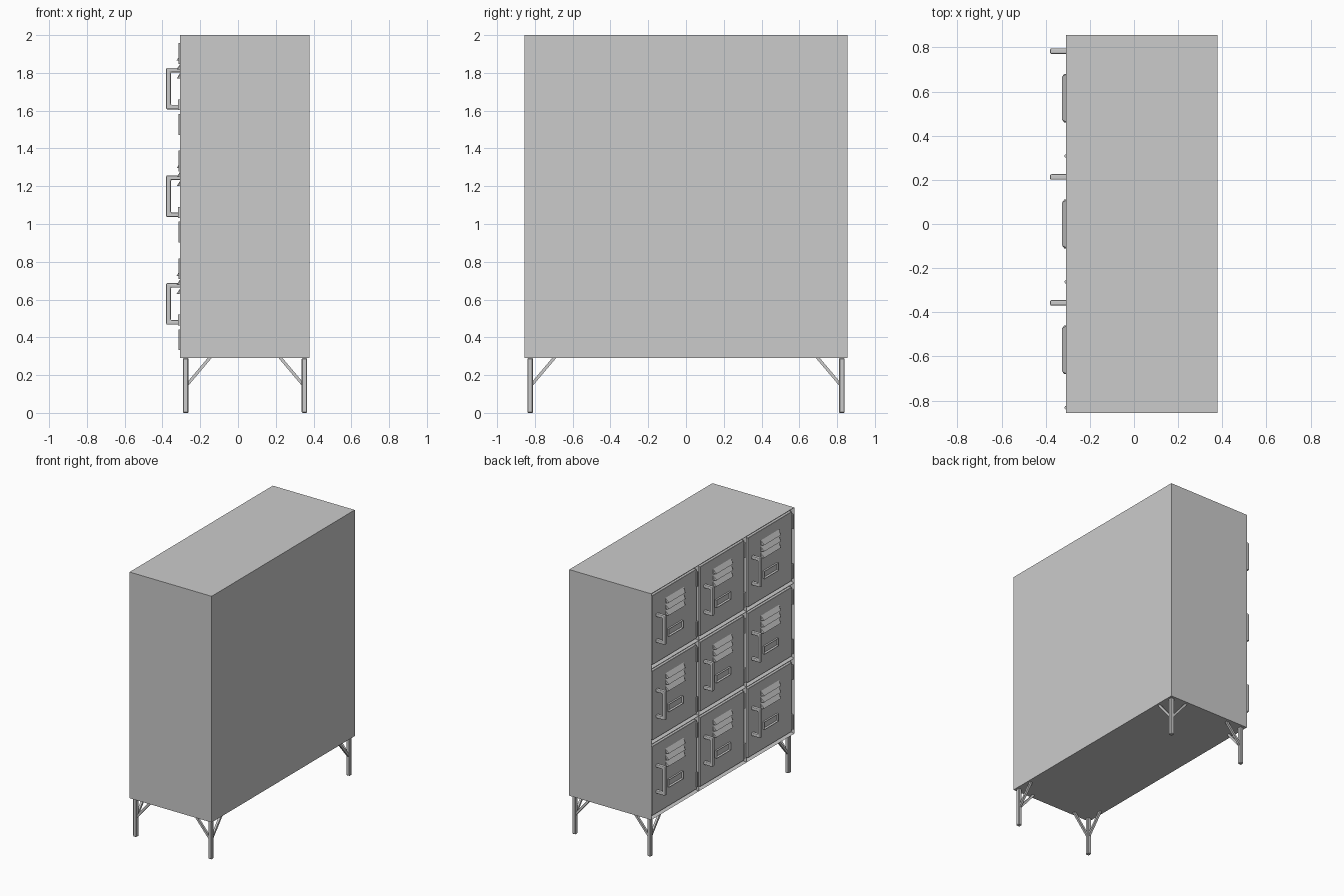
import bpy, bmesh
from mathutils import Vector, Matrix

if "Cube" in bpy.data.objects:
    bpy.data.objects.remove(bpy.data.objects["Cube"])

FRONT, BACK = -0.308, 0.378      # x of the frame front and the back panel
HALF_W, Z0, Z1 = 0.855, 0.29, 2.0
CELL = 0.57
DOOR_X = FRONT + 0.005           # door surface, slightly recessed


def finish(name, bm, bevel=0.0, segments=1):
    bmesh.ops.recalc_face_normals(bm, faces=bm.faces)
    me = bpy.data.meshes.new(name)
    bm.to_mesh(me)
    bm.free()
    ob = bpy.data.objects.new(name, me)
    bpy.context.collection.objects.link(ob)
    if bevel:
        m = ob.modifiers.new("Bevel", 'BEVEL')
        m.width = bevel
        m.segments = segments
        m.limit_method = 'ANGLE'
    return ob


def box_bm(lo, hi):
    bm = bmesh.new()
    lo, hi = Vector(lo), Vector(hi)
    bmesh.ops.create_cube(bm, size=1, matrix=Matrix.Translation((lo + hi) / 2)
                          @ Matrix.Diagonal((*(hi - lo), 1)))
    return bm


def prism(name, pts, y0, y1, bevel=0.0, segments=1):
    """Extrude an x-z outline along y."""
    bm = bmesh.new()
    f = bm.faces.new([bm.verts.new((x, y0, z)) for x, z in pts])
    ext = bmesh.ops.extrude_face_region(bm, geom=[f])['geom']
    bmesh.ops.translate(bm, vec=(0, y1 - y0, 0),
                        verts=[v for v in ext if isinstance(v, bmesh.types.BMVert)])
    return finish(name, bm, bevel, segments)


def beam(name, a, b, size):
    """Square bar between two points."""
    a, b = Vector(a), Vector(b)
    d = b - a
    bm = bmesh.new()
    rot = d.to_track_quat('Z', 'Y').to_matrix().to_4x4()
    bmesh.ops.create_cube(bm, size=1, matrix=Matrix.Translation((a + b) / 2) @ rot
                          @ Matrix.Diagonal((size, size, d.length, 1)))
    return finish(name, bm)


# Cabinet body with nine recessed door openings on the -x side
bm = box_bm((FRONT, -HALF_W, Z0), (BACK, HALF_W, Z1))
for s in (-1, 1):
    for co, no in (((0, s * CELL / 2, 0), (0, 1, 0)),
                   ((0, 0, (Z0 + Z1) / 2 + s * CELL / 2), (0, 0, 1))):
        bmesh.ops.bisect_plane(bm, geom=bm.verts[:] + bm.edges[:] + bm.faces[:],
                               plane_co=co, plane_no=no)
bm.normal_update()
cells = [f for f in bm.faces if f.normal.x < -0.9]
bmesh.ops.inset_individual(bm, faces=cells, thickness=0.018)
for f in cells:
    for v in f.verts:
        v.co.x += 0.025
finish("cabinet_body", bm)


def locker_door(cy, cz):
    # Door panel
    h = 0.262
    finish("door", box_bm((DOOR_X, cy - h, cz - h), (FRONT + 0.03, cy + h, cz + h)), 0.002)

    # Bracket-shaped pull handle
    o, i, t = -0.38, -0.356, 0.11
    u = t - 0.024
    pts = [(DOOR_X, t), (o, t), (o, -t), (DOOR_X, -t),
           (DOOR_X, -u), (i, -u), (i, u), (DOOR_X, u)]
    hy = cy + 0.213
    prism("handle", [(x, cz + 0.002 + z) for x, z in pts],
          hy - 0.0125, hy + 0.0125, 0.006, 2)

    # Ventilation louvres
    for k in range(3):
        z = cz + 0.055 + k * 0.048
        bm = bmesh.new()
        for s in (-1, 1):
            for x, y, dz in ((DOOR_X + .001, .11, 0), (DOOR_X + .001, .11, .036),
                             (DOOR_X - .013, .11, 0), (DOOR_X - .022, .098, 0)):
                bm.verts.new((x, cy + s * y, z + dz))
        bmesh.ops.convex_hull(bm, input=bm.verts[:])
        bmesh.ops.dissolve_limit(bm, angle_limit=0.01, verts=bm.verts[:], edges=bm.edges[:])
        finish("vent_louvre", bm)

    # Label holder with recessed centre
    bm = box_bm((DOOR_X - .014, cy - .085, cz - .112), (DOOR_X + .001, cy + .085, cz - .055))
    bm.normal_update()
    face = [f for f in bm.faces if f.normal.x < -0.9]
    bmesh.ops.inset_individual(bm, faces=face, thickness=0.011)
    for v in face[0].verts:
        v.co.x += 0.01
    finish("label_holder", bm)

    # Hinge barrels
    for s in (-1, 1):
        bm = bmesh.new()
        bmesh.ops.create_cone(bm, cap_ends=True, segments=10, radius1=.008, radius2=.008,
                              depth=.11, matrix=Matrix.Translation(
                                  (FRONT + .001, cy - .262, cz + s * .188)))
        finish("hinge", bm)


for row in range(3):
    for col in (-1, 0, 1):
        locker_door(col * CELL, Z0 + CELL * (row + 0.5))

# Legs with two diagonal braces each
for lx, sx in ((-0.277, 1), (0.352, -1)):
    for sy in (-1, 1):
        ly = sy * 0.825
        finish("leg", box_bm((lx - .0145, ly - .0145, 0), (lx + .0145, ly + .0145, Z0)), .004)
        beam("leg_brace", (lx, ly, 0.14), (lx + sx * .13, ly, Z0 + .004), .016)
        beam("leg_brace", (lx, ly, 0.14), (lx, ly - sy * .13, Z0 + .004), .016)
